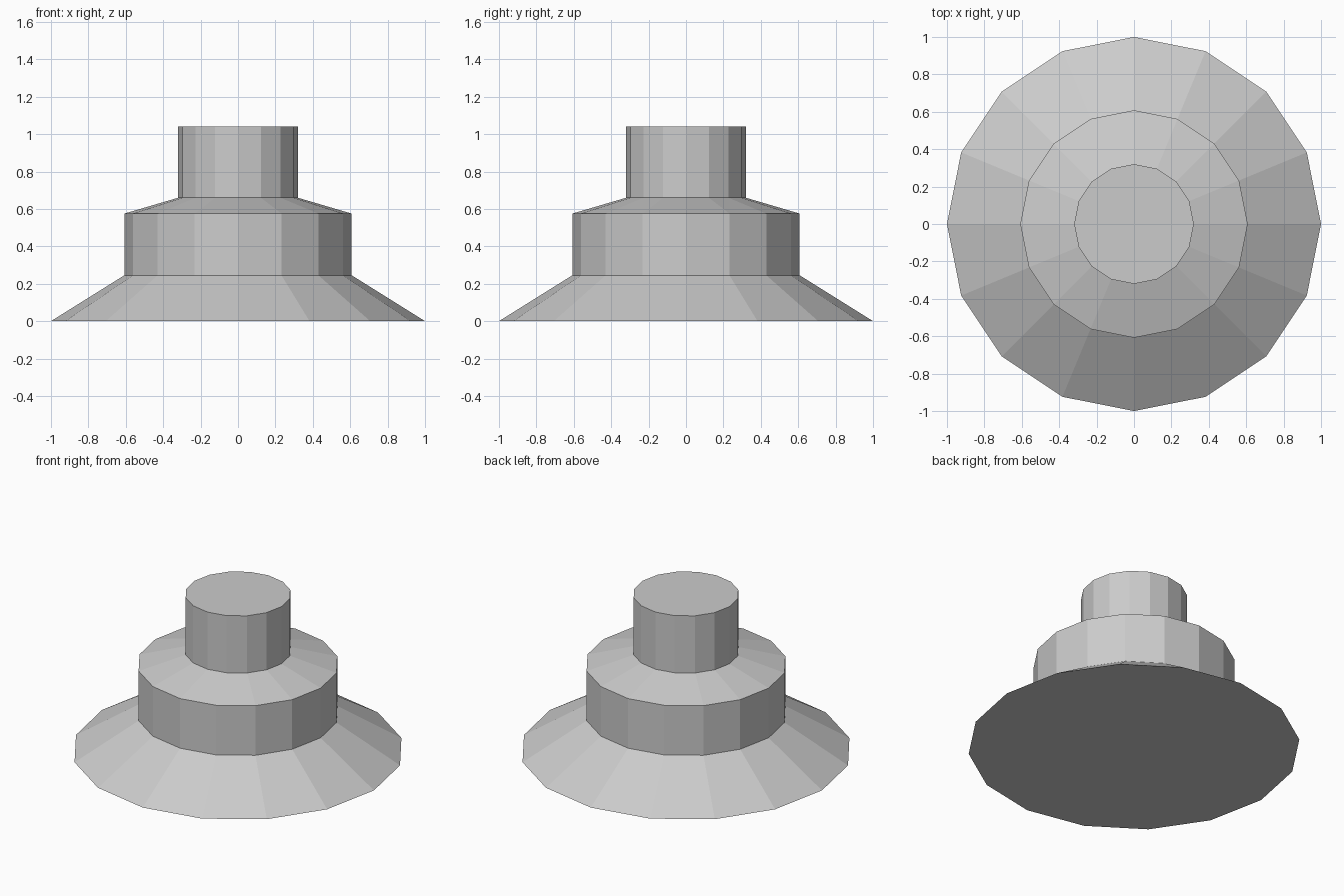
import bpy
import bmesh
from math import cos, sin, tau

SIDES = 16

cube = bpy.data.objects.get("Cube")
if cube:
    bpy.data.objects.remove(cube, do_unlink=True)

# Single plain grey
grey = bpy.data.materials.new("light_grey")
grey.use_nodes = True
colour = (0.6, 0.6, 0.6, 1)
grey.diffuse_color = colour
grey.node_tree.nodes["Principled BSDF"].inputs["Base Color"].default_value = colour


def lathe(name, profile):
    """Turn (radius, height) points, bottom to top, into a closed faceted solid."""
    bm = bmesh.new()
    rings = [[bm.verts.new((r * cos(tau * i / SIDES), r * sin(tau * i / SIDES), z))
              for i in range(SIDES)] for r, z in profile]
    for low, high in zip(rings, rings[1:]):
        for i in range(SIDES):
            j = (i + 1) % SIDES
            bm.faces.new((low[i], low[j], high[j], high[i]))
    bm.faces.new(rings[0][::-1])
    bm.faces.new(rings[-1])
    mesh = bpy.data.meshes.new(name)
    bm.to_mesh(mesh)
    bm.free()
    mesh.materials.append(grey)
    obj = bpy.data.objects.new(name, mesh)
    bpy.context.collection.objects.link(obj)
    return obj


# Flared foot, wide collar, sloped shoulder and narrow neck in one turned body
lathe("stepped_body", [
    (1.0, 0.0),
    (0.608, 0.245),
    (0.608, 0.575),
    (0.32, 0.66),
    (0.32, 1.04),
])
